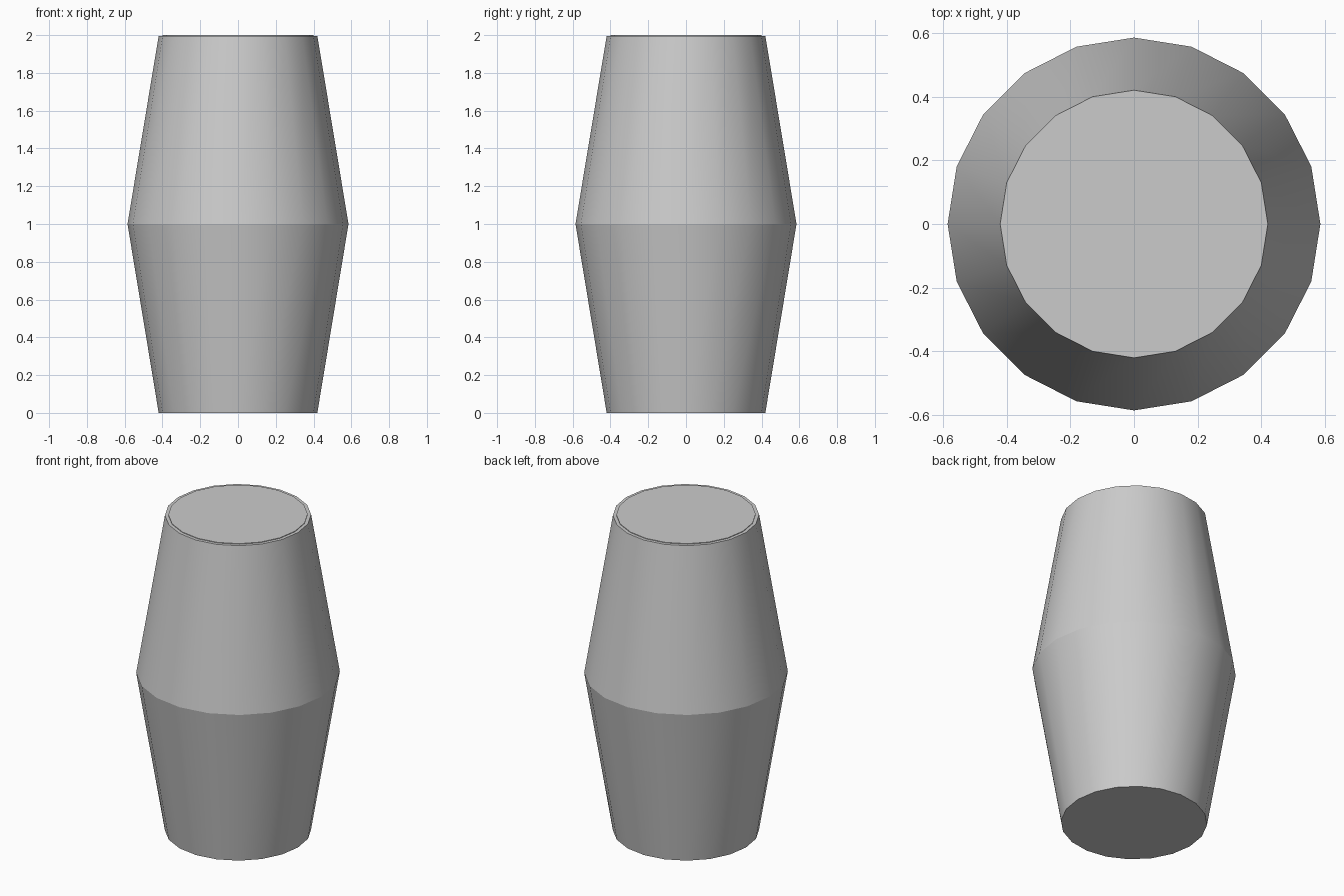
import bpy, bmesh, math

if "Cube" in bpy.data.objects:
    bpy.data.objects.remove(bpy.data.objects["Cube"])

SIDES = 20

# Radius and height of each ring, bottom to top: hull, waist, shoulder, lid step
PROFILE = [(0.42, 0.0), (0.585, 1.0), (0.42, 1.996), (0.40, 1.996), (0.40, 2.0)]


def ring(bm, radius, z):
    step = 2 * math.pi / SIDES
    return [bm.verts.new((radius * math.cos(i * step), radius * math.sin(i * step), z))
            for i in range(SIDES)]


# Barrel body with closed ends
bm = bmesh.new()
rings = [ring(bm, r, z) for r, z in PROFILE]
for low, high in zip(rings, rings[1:]):
    for i in range(SIDES):
        j = (i + 1) % SIDES
        bm.faces.new((low[i], low[j], high[j], high[i]))
bm.faces.new(rings[0][::-1])
bm.faces.new(rings[-1])

mesh = bpy.data.meshes.new("barrel")
bm.to_mesh(mesh)
bm.free()
barrel = bpy.data.objects.new("barrel", mesh)
bpy.context.collection.objects.link(barrel)

# Smooth around the sides, crisp at the waist and the ends
bpy.context.view_layer.objects.active = barrel
barrel.select_set(True)
bpy.ops.object.shade_smooth_by_angle(angle=math.radians(18.2))
